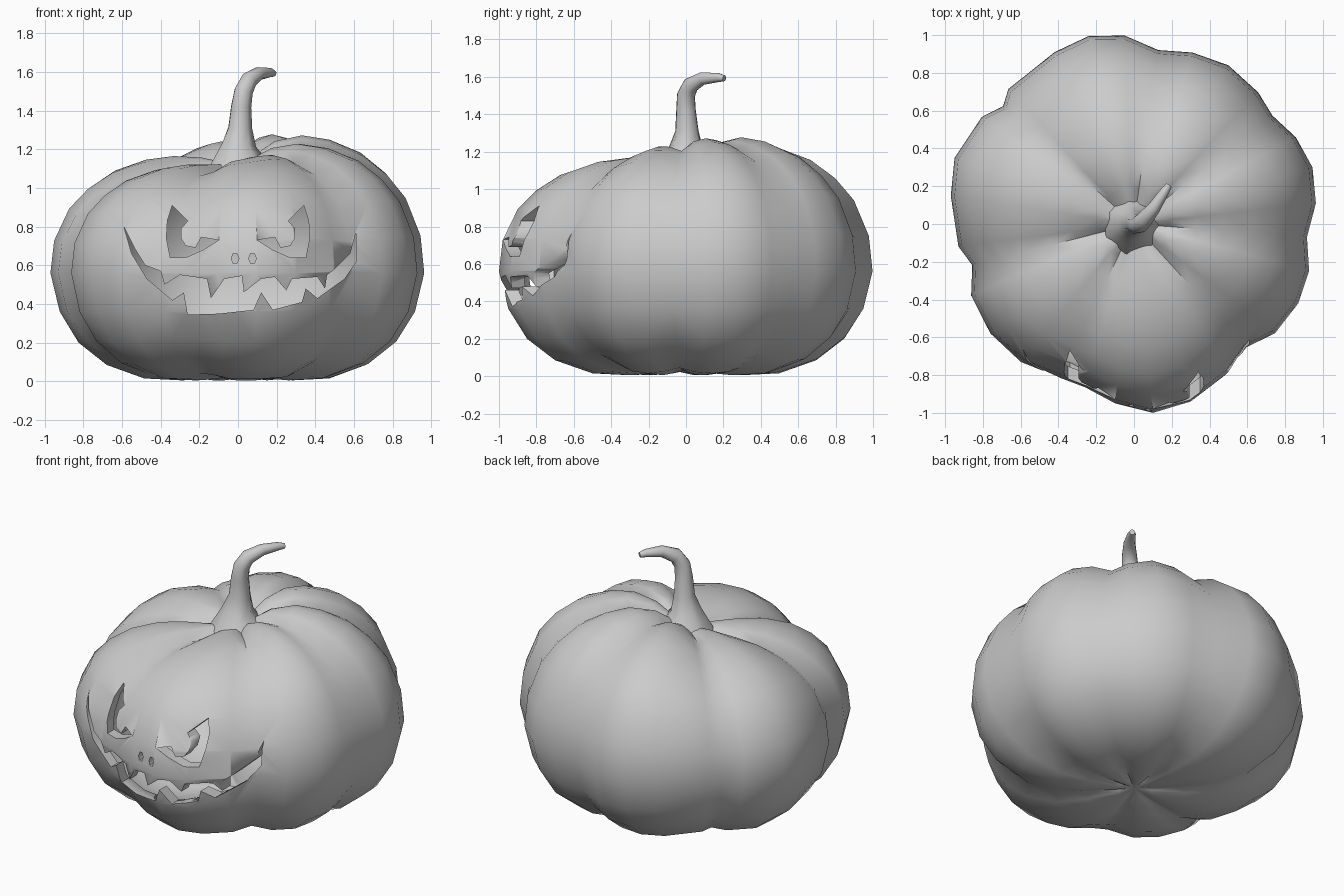
import bpy, bmesh
from math import sin, cos, atan2, exp, pi, radians
from mathutils import Vector

if "Cube" in bpy.data.objects:
    bpy.data.objects.remove(bpy.data.objects["Cube"])

# Lobed outline seen from the top, and the side profile (outline fraction, z)
OUTLINE = [(.965, .11), (.945, .3), (.86, .46), (.74, .58), (.66, .7), (.5, .84), (.31, .91), (.13, .93),
           (-.05, 1), (-.24, .995), (-.42, .91), (-.67, .72), (-.7, .63), (-.81, .57), (-.95, .35),
           (-.97, .15), (-.935, -.12), (-.865, -.22), (-.865, -.38), (-.76, -.58), (-.6, -.73),
           (-.4, -.82), (-.26, -.87), (-.1, -.95), (.1, -1), (.3, -.94), (.5, -.79), (.6, -.66),
           (.75, -.58), (.87, -.42), (.93, -.25), (.925, -.07)]
PROFILE = [(.1, .02), (.3, .005), (.5, .015), (.7, .085), (.85, .2), (.95, .36), (1, .56), (.98, .74),
           (.9, .92), (.8, 1.03), (.67, 1.12), (.5, 1.18), (.35, 1.2), (.2, 1.185), (.1, 1.15)]
GROOVES = [38, 82, 138, 194, 247, 313, 355]


def finish(name, bm):
    me = bpy.data.meshes.new(name)
    bm.to_mesh(me)
    bm.free()
    ob = bpy.data.objects.new(name, me)
    bpy.context.collection.objects.link(ob)
    return ob


def skin(bm, rings):
    for a, b in zip(rings, rings[1:]):
        n = len(a)
        for i in range(n):
            bm.faces.new((a[i], a[(i + 1) % n], b[(i + 1) % n], b[i]))


def groove(a):
    return max(exp(-((((a - radians(g) + pi) % (2 * pi)) - pi) / .16) ** 2) for g in GROOVES)


def add_pumpkin(bm, scale):
    rings = []
    for f, z in PROFILE:
        ring = []
        for x, y in OUTLINE:
            a = atan2(y, x)
            zz, g = z, groove(a)
            if z > .58:                      # the top leans up toward the back right
                zz = .58 + (z - .58) * (1 + .13 * cos(a - radians(44)) * min(1, f / .25))
                zz -= .05 * g * min(1, (z - .58) / .5) * min(1, f / .2)
            elif f < .9:
                zz += .03 * g * min(1, f / .2)
            r = f * (1 - .01 * g) * scale
            ring.append(bm.verts.new((x * r, y * r, .6 + (zz - .6) * scale)))
        rings.append(ring)
    skin(bm, rings)
    lo = bm.verts.new((0, 0, .6 - .565 * scale))
    hi = bm.verts.new((0, 0, .6 + .53 * scale))
    n = len(OUTLINE)
    for i in range(n):
        j = (i + 1) % n
        bm.faces.new((rings[0][j], rings[0][i], lo))
        bm.faces.new((rings[-1][i], rings[-1][j], hi))


def prism(name, pts):
    bm = bmesh.new()
    rings = [[bm.verts.new((x, y, z)) for x, z in pts] for y in (-1.3, -.45)]
    skin(bm, rings)
    for ring in rings:
        bm.faces.new(ring)
    bmesh.ops.recalc_face_normals(bm, faces=bm.faces)
    bmesh.ops.triangulate(bm, faces=bm.faces)
    return finish(name, bm)


# Carved openings in the front view (x, z)
MOUTH = [(-.59, .8), (-.55, .66), (-.47, .53), (-.34, .42), (-.28, .46), (-.26, .345), (-.1, .35),
         (.08, .37), (.12, .46), (.18, .37), (.33, .41), (.35, .48), (.41, .43), (.55, .53), (.61, .62),
         (.61, .77), (.58, .66), (.5, .58), (.46, .55), (.45, .48), (.41, .54), (.28, .53), (.25, .47),
         (.19, .54), (.12, .53), (.03, .46), (.02, .545), (-.07, .53), (-.14, .43), (-.16, .53),
         (-.3, .55), (-.38, .5), (-.4, .57), (-.48, .6), (-.53, .68)]
EYE = [(.34, .91), (.365, .83), (.37, .74), (.35, .64), (.27, .64), (.18, .68), (.1, .73), (.19, .745),
       (.22, .69), (.27, .70), (.295, .74), (.295, .79), (.26, .83)]

# Hollow shell: inner wall with reversed faces, then the openings
bm = bmesh.new()
add_pumpkin(bm, .93)
bmesh.ops.reverse_faces(bm, faces=bm.faces)
add_pumpkin(bm, 1)
bmesh.ops.triangulate(bm, faces=bm.faces)
body = finish("pumpkin_body", bm)
cutters = [prism("mouth_cut", MOUTH), prism("right_eye_cut", EYE),
           prism("left_eye_cut", [(-x, z) for x, z in EYE])]
for s in (-1, 1):
    cutters.append(prism("nostril_cut", [(.03 + s * .045 + .02 * cos(t * pi / 3),
                                          .635 + .03 * sin(t * pi / 3)) for t in range(6)]))
bpy.context.view_layer.objects.active = body
for c in cutters:
    m = body.modifiers.new("cut", 'BOOLEAN')
    m.operation, m.solver, m.object = 'DIFFERENCE', 'EXACT', c
    bpy.ops.object.modifier_apply(modifier=m.name)
    bpy.data.objects.remove(c)

# Bent stem with a flared, ridged foot
PATH = [(0, 0, 1.1, .16), (0, 0, 1.17, .12), (0, 0, 1.22, .088), (.01, .005, 1.31, .062),
        (.015, 0, 1.42, .052), (.028, 0, 1.5, .048), (.055, .025, 1.555, .044),
        (.11, .09, 1.592, .034), (.165, .175, 1.597, .024), (.185, .205, 1.592, .016)]
bm = bmesh.new()
rings = []
for i, (x, y, z, r) in enumerate(PATH):
    p, q = Vector(PATH[max(i - 1, 0)][:3]), Vector(PATH[min(i + 1, len(PATH) - 1)][:3])
    rot = Vector((0, 0, 1)).rotation_difference(q - p)
    ring = []
    for k in range(14):
        a = k * pi / 7
        rr = r * (1 + (.06 if i < 3 else .03) * (-1) ** k)
        ring.append(bm.verts.new(Vector((x, y, z)) + rot @ Vector((rr * cos(a), rr * sin(a), 0))))
    rings.append(ring)
skin(bm, rings)
bm.faces.new(rings[0][::-1])
bm.faces.new(rings[-1])
stem = finish("stem", bm)

# Smooth shading with crisp carved edges
for ob in (body, stem):
    bpy.ops.object.select_all(action='DESELECT')
    ob.select_set(True)
    bpy.context.view_layer.objects.active = ob
    bpy.ops.object.shade_smooth_by_angle(angle=radians(62))
